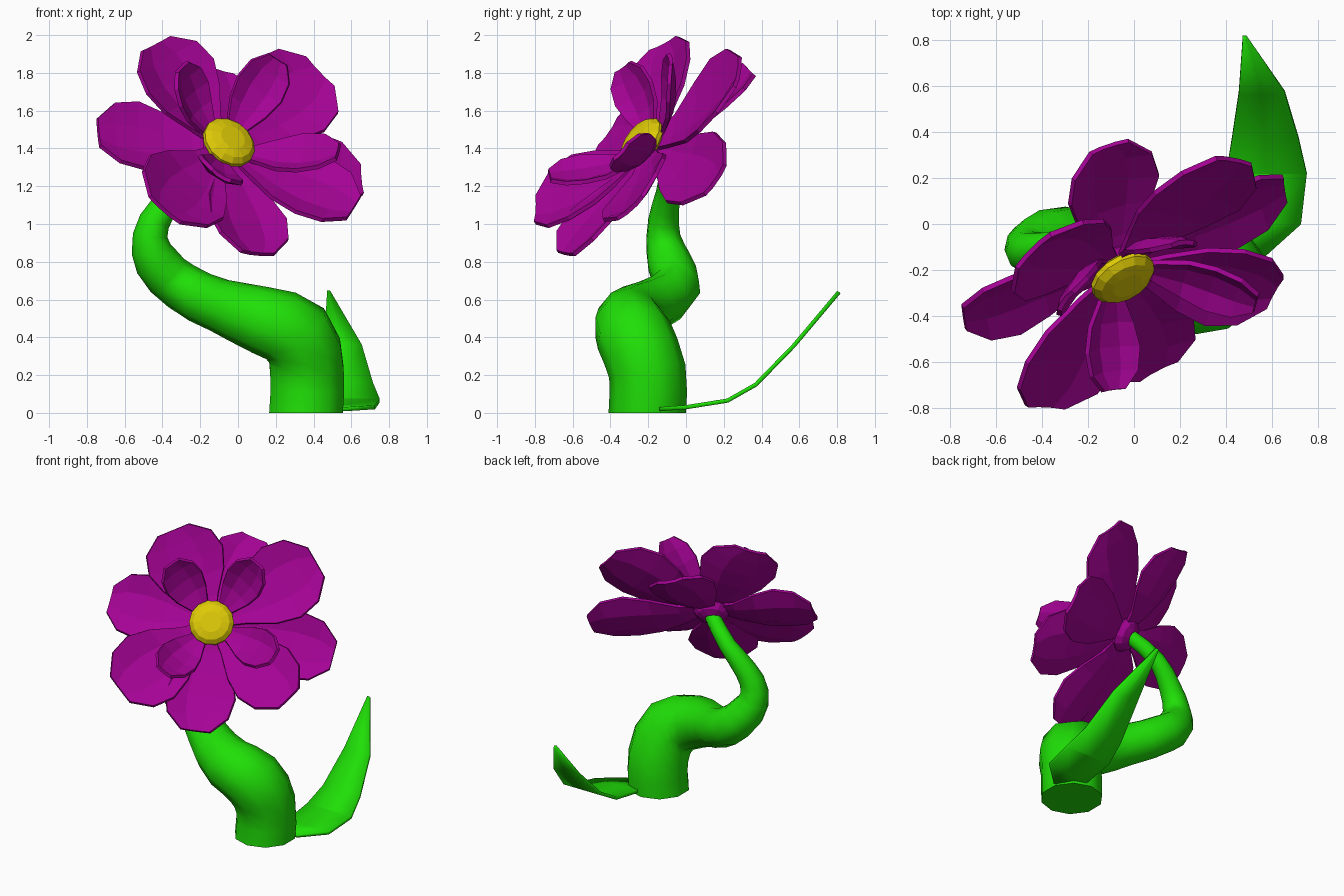
import bpy, bmesh, math
from mathutils import Vector

if "Cube" in bpy.data.objects:
    bpy.data.objects.remove(bpy.data.objects["Cube"])


def material(name, rgb):
    m = bpy.data.materials.new(name)
    m.diffuse_color = (*rgb, 1)
    m.use_nodes = True
    m.node_tree.nodes["Principled BSDF"].inputs["Base Color"].default_value = m.diffuse_color
    return m


PURPLE = material("petal purple", (0.38, 0.001, 0.305))
GREEN = material("leaf green", (0.014, 0.74, 0.002))
YELLOW = material("centre yellow", (0.73, 0.59, 0.002))

CENTRE = Vector((-0.05, -0.23, 1.43))          # middle of the flower head
FACING = Vector((0.43, -0.72, 0.54)).normalized()


def add_object(name, bm, mat, smooth=None):
    bmesh.ops.recalc_face_normals(bm, faces=bm.faces)
    me = bpy.data.meshes.new(name)
    bm.to_mesh(me)
    bm.free()
    me.materials.append(mat)
    ob = bpy.data.objects.new(name, me)
    bpy.context.collection.objects.link(ob)
    if smooth:
        bpy.ops.object.select_all(action='DESELECT')
        ob.select_set(True)
        bpy.context.view_layer.objects.active = ob
        bpy.ops.object.shade_smooth_by_angle(angle=math.radians(smooth))
    return ob


def sheet(name, rows, mat, thickness, smooth=None):
    """Thin solid sheet from rows of points."""
    bm = bmesh.new()
    grid = [[bm.verts.new(p) for p in row] for row in rows]
    for a, b in zip(grid, grid[1:]):
        for i in range(len(a) - 1):
            bm.faces.new((a[i], a[i + 1], b[i + 1], b[i]))
    ob = add_object(name, bm, mat, smooth)
    mod = ob.modifiers.new("thickness", 'SOLIDIFY')
    mod.thickness = thickness
    mod.offset = 0
    return ob


PROFILE = [(0.06, 0.18), (0.25, 0.43), (0.47, 0.82), (0.67, 1.0),
           (0.86, 0.88), (1.0, 0.42)]


def petal(name, tip, half_width, cup, sag):
    root = CENTRE - FACING * 0.04
    axis = Vector(tip) - root
    side = FACING.cross(axis).normalized()
    up = axis.cross(side).normalized()
    rows = []
    for t, w in PROFILE:
        mid = root + axis * t - up * sag * 4 * t * (1 - t)
        rows.append([mid + side * s * w * half_width + up * cup * (s * w) ** 2
                     for s in (-1, -0.4, 0.4, 1)])
    sheet(name, rows, PURPLE, 0.022)


# outer petals: front ring and back ring, given by tip position
for i, (tip, w) in enumerate([
        ((-0.44, -0.11, 1.95), 0.26), ((-0.11, 0.34, 1.81), 0.215),
        ((0.43, 0.28, 1.80), 0.265), ((0.65, 0.16, 1.23), 0.225),
        ((0.61, -0.29, 1.08), 0.23), ((0.10, -0.63, 0.84), 0.23),
        ((-0.39, -0.79, 1.07), 0.255), ((-0.74, -0.40, 1.48), 0.215)]):
    petal(f"outer_petal_{i + 1}", tip, w, 0.06, 0.04)

# inner petals, more cupped
for i, tip in enumerate([(-0.30, -0.33, 1.83), (0.21, -0.08, 1.87),
                         (0.53, -0.34, 1.38), (-0.09, -0.72, 1.25)]):
    petal(f"inner_petal_{i + 1}", tip, 0.135, 0.05, 0.07)


def lathe(name, profile, sides, mat):
    """Revolve (radius, height) points about the flower axis."""
    rot = FACING.to_track_quat('Z', 'Y')
    bm = bmesh.new()
    rings = [[bm.verts.new(CENTRE + rot @ Vector((
        r * math.cos(2 * math.pi * k / sides),
        r * math.sin(2 * math.pi * k / sides), h))) for k in range(sides)]
        for r, h in profile]
    for a, b in zip(rings, rings[1:]):
        for k in range(sides):
            j = (k + 1) % sides
            bm.faces.new((a[k], a[j], b[j], b[k]))
    bm.faces.new(rings[0])
    bm.faces.new(rings[-1])
    add_object(name, bm, mat)


# flower centre and the bulb behind the petals
lathe("flower_centre", [(0.11, -0.04), (0.147, -0.01), (0.147, 0.015),
                        (0.12, 0.042), (0.07, 0.055)], 14, YELLOW)
lathe("flower_bulb", [(0.05, -0.13), (0.095, -0.11), (0.122, -0.07),
                      (0.10, -0.03)], 12, PURPLE)

# twisting tapered stem: x, y, z, radius
path = [(0.36, -0.205, 0, 0.205), (0.365, -0.205, 0.22, 0.205),
        (0.31, -0.275, 0.41, 0.205), (0.13, -0.295, 0.49, 0.18),
        (-0.10, -0.18, 0.57, 0.142), (-0.30, -0.05, 0.67, 0.13),
        (-0.43, -0.09, 0.80, 0.12), (-0.465, -0.12, 0.94, 0.092),
        (-0.40, -0.11, 1.08, 0.075), (-0.27, -0.09, 1.23, 0.058),
        (-0.09, -0.16, 1.38, 0.05)]
cu = bpy.data.curves.new("stem", 'CURVE')
cu.dimensions = '3D'
cu.bevel_depth = 1
cu.bevel_resolution = 3
cu.resolution_u = 2
cu.use_fill_caps = True
sp = cu.splines.new('BEZIER')
sp.bezier_points.add(len(path) - 1)
for bp, (x, y, z, r) in zip(sp.bezier_points, path):
    bp.co = (x, y, z)
    bp.radius = r
    bp.handle_left_type = bp.handle_right_type = 'AUTO'
cu.materials.append(GREEN)
stem = bpy.data.objects.new("stem", cu)
bpy.context.collection.objects.link(stem)
bpy.ops.object.select_all(action='DESELECT')
stem.select_set(True)
bpy.context.view_layer.objects.active = stem
bpy.ops.object.convert(target='MESH')
stem = bpy.context.view_layer.objects.active
for v in stem.data.vertices:                    # keep the foot flat on the floor
    if v.co.z < 0.03:
        v.co.z = 0
bpy.ops.object.shade_smooth_by_angle(angle=math.radians(40))

# leaf curving up behind the stem: y, z, centre x, half width
leaf = [(-0.14, 0.02, 0.49, 0.08), (0.0, 0.03, 0.56, 0.165),
        (0.22, 0.065, 0.575, 0.175), (0.37, 0.15, 0.57, 0.145),
        (0.57, 0.355, 0.555, 0.10), (0.81, 0.64, 0.48, 0.008)]
sheet("leaf", [[Vector((x + s * w, y, z)) for s in (-1, 0, 1)]
               for y, z, x, w in leaf], GREEN, 0.022, 18)
